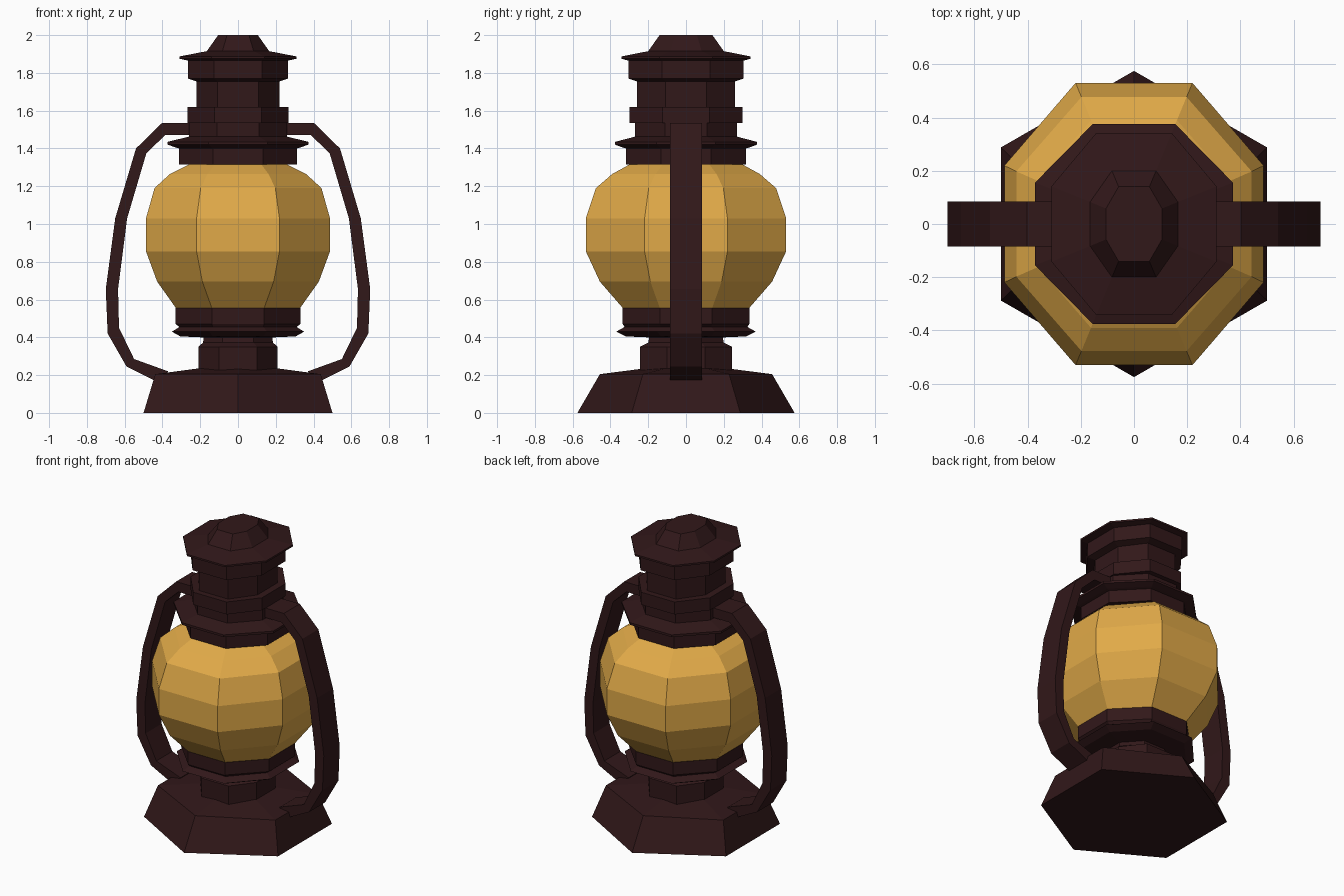
import bpy

if "Cube" in bpy.data.objects:
    bpy.data.objects.remove(bpy.data.objects["Cube"])


def material(name, color):
    m = bpy.data.materials.new(name)
    m.diffuse_color = color
    m.use_nodes = True
    m.node_tree.nodes["Principled BSDF"].inputs["Base Color"].default_value = m.diffuse_color
    return m


METAL = material("dark_metal", (0.031, 0.009, 0.010, 1))
AMBER = material("amber_glass", (0.75, 0.40, 0.065, 1))


def make(name, verts, faces, mat):
    me = bpy.data.meshes.new(name)
    me.from_pydata(verts, [], faces)
    me.materials.append(mat)
    ob = bpy.data.objects.new(name, me)
    bpy.context.collection.objects.link(ob)
    return ob


def loft(name, rings, mat):
    """Skin a stack of counter-clockwise rings, closed at both ends."""
    n = len(rings[0])
    verts = [v for r in rings for v in r]
    faces = [tuple(range(n))[::-1], tuple(range(len(verts) - n, len(verts)))]
    for k in range(len(rings) - 1):
        for i in range(n):
            j = (i + 1) % n
            faces.append((k * n + i, k * n + j, (k + 1) * n + j, (k + 1) * n + i))
    return make(name, verts, faces, mat)


def octagon(z, rx, ry):
    h = 0.414 * ry
    hx = min(h, rx)
    return [(hx, -ry, z), (rx, -h, z), (rx, h, z), (hx, ry, z),
            (-hx, ry, z), (-rx, h, z), (-rx, -h, z), (-hx, -ry, z)]


def hexagon(z, rx, ry):
    h = ry / 2
    return [(0, -ry, z), (rx, -h, z), (rx, h, z),
            (0, ry, z), (-rx, h, z), (-rx, -h, z)]


# Hexagonal foot
loft("base", [hexagon(0, 0.50, 0.575), hexagon(0.205, 0.438, 0.456),
              hexagon(0.238, 0.19, 0.20)], METAL)

# Octagonal body parts: z, half width, half depth
parts = {
    "neck": [(0.20, 0.21, 0.243), (0.35, 0.21, 0.243), (0.372, 0.185, 0.20),
             (0.42, 0.18, 0.19)],
    "burner_tray": [(0.40, 0.19, 0.20), (0.405, 0.305, 0.32), (0.43, 0.35, 0.37),
                    (0.455, 0.31, 0.325), (0.47, 0.33, 0.335), (0.555, 0.33, 0.335)],
    "glass_globe": [(0.55, 0.325, 0.33), (0.695, 0.428, 0.456), (0.855, 0.487, 0.53),
                    (1.03, 0.487, 0.53), (1.19, 0.442, 0.477), (1.265, 0.36, 0.39),
                    (1.32, 0.25, 0.29)],
    "upper_collar": [(1.315, 0.312, 0.318), (1.40, 0.312, 0.318), (1.405, 0.33, 0.335),
                     (1.42, 0.372, 0.375), (1.435, 0.372, 0.375), (1.465, 0.25, 0.26)],
    "chimney_base": [(1.45, 0.26, 0.27), (1.535, 0.26, 0.27), (1.536, 0.267, 0.30),
                     (1.62, 0.267, 0.30)],
    "chimney": [(1.61, 0.22, 0.26), (1.76, 0.22, 0.26)],
    "cap": [(1.755, 0.22, 0.26), (1.77, 0.265, 0.305), (1.865, 0.265, 0.305),
            (1.875, 0.31, 0.342), (1.887, 0.31, 0.342), (1.915, 0.165, 0.20),
            (2.0, 0.105, 0.14)],
}
for name, prof in parts.items():
    loft(name, [octagon(*p) for p in prof], AMBER if name == "glass_globe" else METAL)

# Side frames: outer and inner edge of a flat bent strip
outer = [(0.22, 1.535), (0.402, 1.535), (0.54, 1.40), (0.65, 1.03), (0.70, 0.655),
         (0.69, 0.42), (0.59, 0.245), (0.40, 0.15)]
inner = [(0.22, 1.47), (0.386, 1.47), (0.485, 1.375), (0.587, 1.03), (0.635, 0.655),
         (0.63, 0.45), (0.55, 0.285), (0.37, 0.22)]
D = 0.085
rings = [[(o[0], -D, o[1]), (o[0], D, o[1]), (i[0], D, i[1]), (i[0], -D, i[1])]
         for o, i in zip(outer, inner)]
loft("right_frame", rings, METAL)
loft("left_frame", [[(-x, y, z) for x, y, z in r[::-1]] for r in rings], METAL)

# Consistent outward normals
import bmesh
for ob in bpy.context.collection.objects:
    bm = bmesh.new()
    bm.from_mesh(ob.data)
    bmesh.ops.recalc_face_normals(bm, faces=bm.faces)
    bm.to_mesh(ob.data)
    bm.free()
